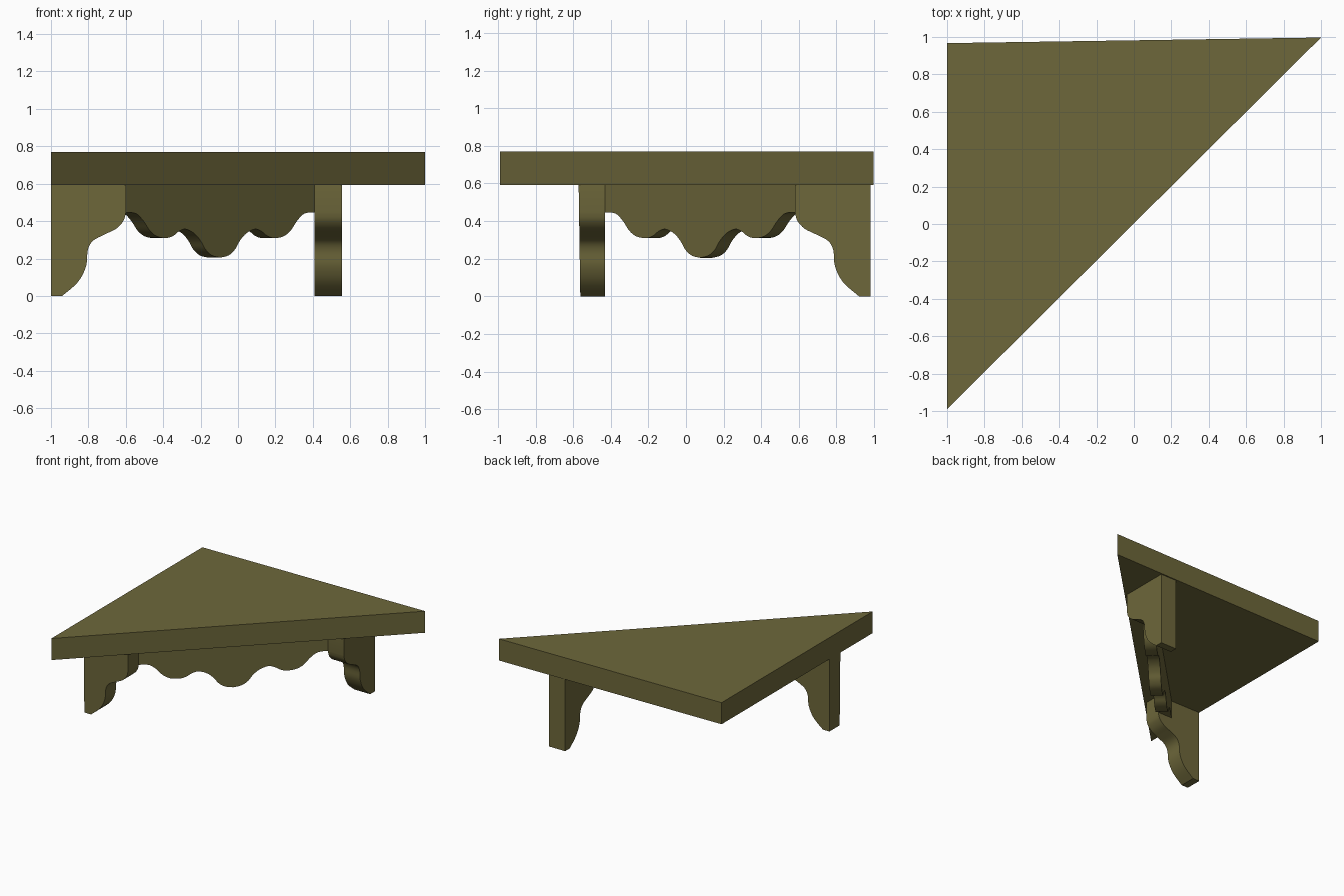
import bpy, bmesh, math
from mathutils import Vector

if "Cube" in bpy.data.objects:
    bpy.data.objects.remove(bpy.data.objects["Cube"])

wood = bpy.data.materials.new("olive wood")
wood.diffuse_color = (0.155, 0.137, 0.043, 1)
wood.use_nodes = True
wood.node_tree.nodes["Principled BSDF"].inputs["Base Color"].default_value = wood.diffuse_color


def prism(name, front, back):
    """Solid between two matching outlines."""
    bm = bmesh.new()
    a = [bm.verts.new(p) for p in front]
    b = [bm.verts.new(p) for p in back]
    bm.faces.new(a)
    bm.faces.new(b[::-1])
    n = len(a)
    for i in range(n):
        j = (i + 1) % n
        bm.faces.new((a[j], a[i], b[i], b[j]))
    bmesh.ops.recalc_face_normals(bm, faces=bm.faces)
    me = bpy.data.meshes.new(name)
    bm.to_mesh(me)
    bm.free()
    me.materials.append(wood)
    ob = bpy.data.objects.new(name, me)
    bpy.context.collection.objects.link(ob)
    bpy.ops.object.select_all(action='DESELECT')
    ob.select_set(True)
    bpy.context.view_layer.objects.active = ob
    bpy.ops.object.shade_smooth_by_angle(angle=math.radians(30))
    return ob


def spline(pts, steps=4):
    """Smooth curve through 2D points."""
    p = [Vector(q) for q in pts]
    p = [p[0]] + p + [p[-1]]
    out = []
    for i in range(1, len(p) - 2):
        a, b, c, d = p[i - 1:i + 3]
        for k in range(steps):
            t = k / steps
            out.append(0.5 * (2 * b + (c - a) * t + (2 * a - 5 * b + 4 * c - d) * t * t
                              + (3 * b - a - 3 * c + d) * t ** 3))
    return out + [p[-1]]


# Triangular corner top
Z0, Z1 = 0.593, 0.77
tri = [(-1, -0.99), (1, 0.997), (-1, 0.967)]
prism("shelf_top", [(x, y, Z0) for x, y in tri], [(x, y, Z1) for x, y in tri])

# Bracket legs: outline measured as distance from the wall edge, height
curve = spline([(0.06, 0), (0.145, 0.075), (0.188, 0.16), (0.197, 0.245), (0.225, 0.295),
                (0.29, 0.33), (0.35, 0.36), (0.388, 0.402), (0.4, 0.445)])
leg = [Vector((0, 0))] + curve + [Vector((0.4, Z0)), Vector((0, Z0))]
prism("left_leg",
      [(-1 + d, -0.562 - 0.015 * z, z) for d, z in leg],
      [(-1 + d, -0.43, z) for d, z in leg])
prism("right_leg",
      [(0.41, 0.98 - d, z) for d, z in leg],
      [(0.555, 0.98 - d, z) for d, z in leg])

# Scalloped apron along the diagonal, mitred into both legs
half = spline([(0, 0.205), (0.045, 0.217), (0.08, 0.25), (0.105, 0.295), (0.14, 0.335),
               (0.185, 0.357), (0.22, 0.346), (0.25, 0.322), (0.285, 0.31), (0.335, 0.317),
               (0.375, 0.347), (0.41, 0.40), (0.45, 0.44), (0.505, 0.447)])
outline = [Vector((-s, z)) for s, z in half[:0:-1]] + half
outline = [Vector((-0.505, Z0))] + outline + [Vector((0.505, Z0))]
T = 0.065
front = [(-0.095 + s, 0.075 + s, z) for s, z in outline]
back = []
for s, z in outline:
    if abs(s) > 0.504:
        s += math.copysign(T, s)
    back.append((-0.095 + s - T, 0.075 + s + T, z))
prism("scalloped_apron", front, back)
